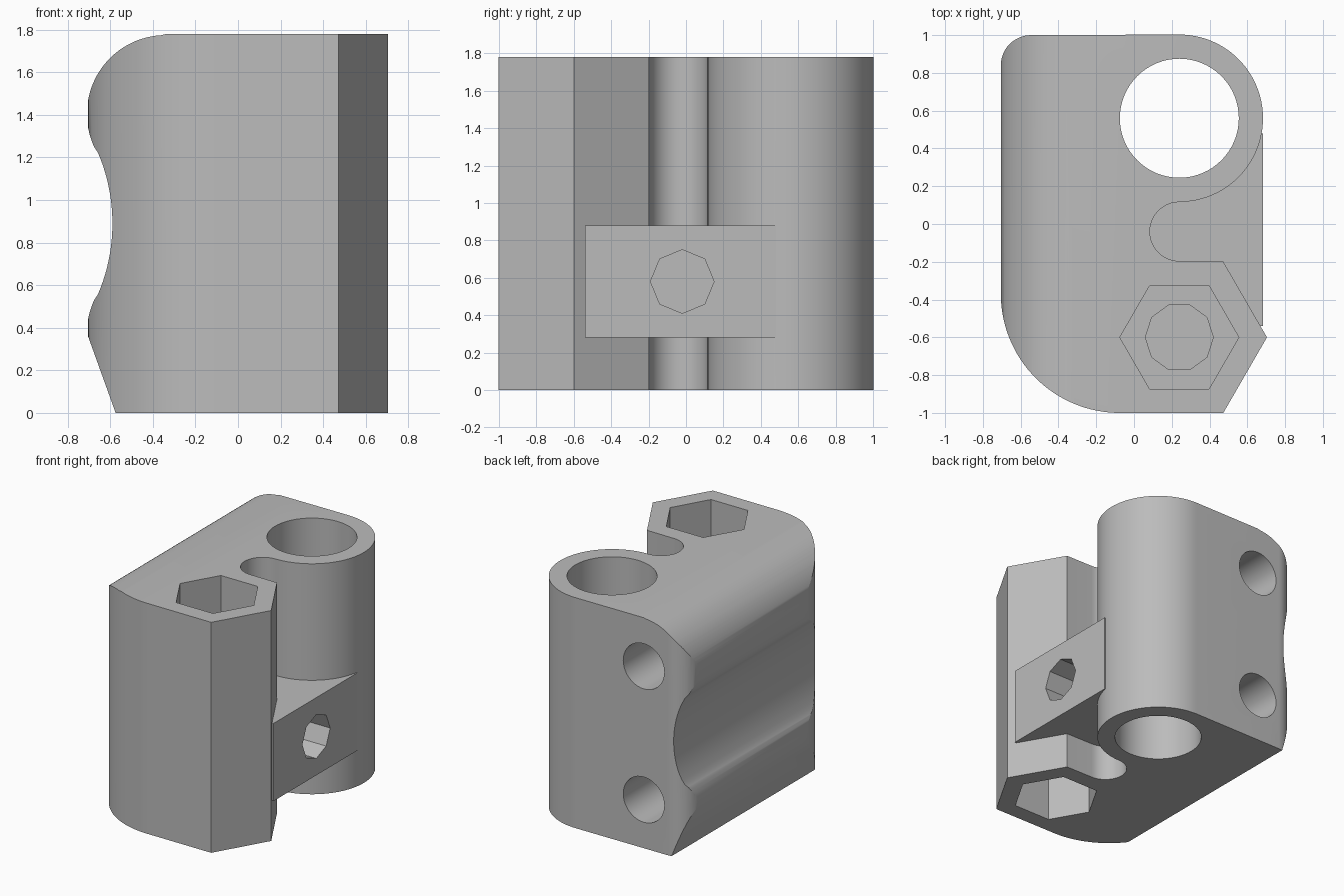
import bpy, bmesh, math
from mathutils import Vector, Matrix

if "Cube" in bpy.data.objects:
    bpy.data.objects.remove(bpy.data.objects["Cube"])

HEIGHT = 1.78
ROD_X, ROD_Z = -0.34, (0.375, 1.405)
BORE = (0.24, 0.56)
NUT = (0.24, -0.6)

grey = bpy.data.materials.new("plain_grey")
grey.use_nodes = True
colour = (0.5, 0.5, 0.5, 1)
grey.diffuse_color = colour
grey.node_tree.nodes["Principled BSDF"].inputs["Base Color"].default_value = colour


def arc(cx, cy, r, start, end, steps=24):
    angles = [math.radians(start + (end - start) * i / steps) for i in range(steps + 1)]
    return [(cx + r * math.cos(a), cy + r * math.sin(a)) for a in angles]


def prism(name, base, sweep):
    """Extrude a closed loop of 3D points along a vector."""
    bm = bmesh.new()
    face = bm.faces.new([bm.verts.new(p) for p in base])
    new = bmesh.ops.extrude_face_region(bm, geom=[face])["geom"]
    bmesh.ops.translate(bm, vec=Vector(sweep),
                        verts=[g for g in new if isinstance(g, bmesh.types.BMVert)])
    bmesh.ops.recalc_face_normals(bm, faces=bm.faces)
    mesh = bpy.data.meshes.new(name)
    bm.to_mesh(mesh)
    bm.free()
    mesh.materials.append(grey)
    obj = bpy.data.objects.new(name, mesh)
    bpy.context.collection.objects.link(obj)
    return obj


def upright(name, loop, low, high):
    return prism(name, [(x, y, low) for x, y in loop], (0, 0, high - low))


def combine(target, tool, operation):
    """Apply a boolean and discard the helper."""
    tool.hide_render = True
    mod = target.modifiers.new("cut", 'BOOLEAN')
    mod.operation, mod.solver, mod.object = operation, 'EXACT', tool
    bpy.context.view_layer.objects.active = target
    bpy.ops.object.modifier_apply(modifier=mod.name)
    bpy.data.objects.remove(tool)


# Plan outline: bearing barrel, slot, hexagonal nut housing, rounded left wall
outline = (arc(*BORE, 0.443, 90, -90, 48)
           + arc(0.24, -0.04, 0.156, 90, 270)
           + arc(*NUT, 0.464, 60, -60, 2)
           + arc(-0.075, -0.37, 0.63, 270, 180, 32)
           + arc(-0.545, 0.84, 0.16, 180, 90, 12))
body = upright("carriage_end_block", outline, 0, HEIGHT)

# Side profile: two rod bulges joined by a shallow hollow, chamfered at the foot
bend = 25
profile = ([(1, HEIGHT), (1, 0), (-0.575, 0)]
           + arc(ROD_X, ROD_Z[0], 0.37, 180, 180 - bend, 8)
           + arc(-1.44, 0.89, 0.85, -bend, bend, 24)[1:-1]
           + arc(ROD_X, ROD_Z[1], 0.37, 180 + bend, 90, 32)[:-1]
           + [(ROD_X, HEIGHT)])
# keep the top and foot planes clear of the plan extrusion
profile = [(x, z + (0.01 if z >= HEIGHT - 1e-4 and x > 0 else 0)) for x, z in profile]
envelope = prism("envelope", [(x, -1.2, z) for x, z in profile], (0, 2.4, 0))
combine(body, envelope, 'INTERSECT')

# Bridge tab across the slot
tab = upright("bridge_tab", [(0.0, -0.54), (0.683, -0.54), (0.683, 0.48), (0.0, 0.48)], 0.28, 0.88)
combine(body, tab, 'UNION')

# Bearing bore and the two nut pockets with a closed pilot hole between
pockets = [
    ("bearing_bore", arc(*BORE, 0.315, 0, 360, 64)[:-1], -0.1, HEIGHT + 0.1),
    ("upper_nut_pocket", arc(*NUT, 0.315, 0, 360, 6)[:-1], 0.6, HEIGHT + 0.1),
    ("pilot_hole", arc(*NUT, 0.18, 0, 360, 10)[:-1], 0.42, 0.7),
    ("lower_nut_pocket", arc(*NUT, 0.315, 0, 360, 6)[:-1], -0.1, 0.38),
]
for name, loop, low, high in pockets:
    combine(body, upright(name, loop, low, high), 'DIFFERENCE')

# Blind rod sockets entering from the back
for z in ROD_Z:
    ring = arc(ROD_X, z, 0.175, 0, 360, 40)[:-1]
    combine(body, prism("rod_socket", [(x, 1.1, h) for x, h in ring], (0, -1.8, 0)), 'DIFFERENCE')

# Octagonal screw hole through the tab
ring = arc(-0.02, 0.58, 0.17, 0, 360, 8)[:-1]
combine(body, prism("screw_hole", [(0.9, y, z) for y, z in ring], (-1.0, 0, 0)), 'DIFFERENCE')

bpy.ops.object.select_all(action='DESELECT')
body.select_set(True)
bpy.context.view_layer.objects.active = body
bpy.ops.object.shade_smooth_by_angle(angle=math.radians(22))
